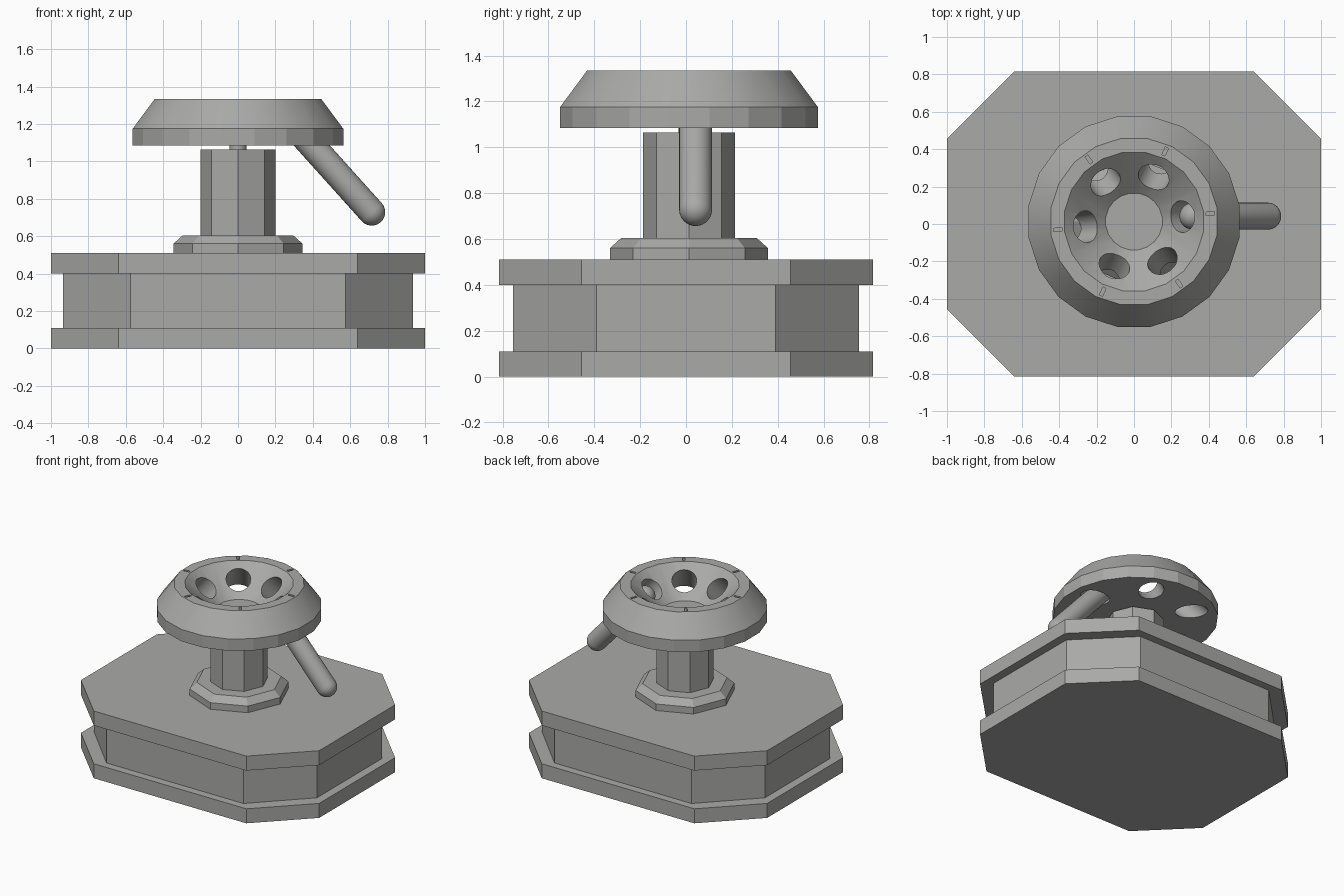
import bpy, bmesh, math
from mathutils import Vector, Matrix

cube = bpy.data.objects.get("Cube")
if cube:
    bpy.data.objects.remove(cube, do_unlink=True)

gray = bpy.data.materials.new("plain_gray")
gray.use_nodes = True
gray.diffuse_color = (0.4, 0.4, 0.39, 1)
gray.node_tree.nodes["Principled BSDF"].inputs["Base Color"].default_value = gray.diffuse_color

DIAL_CENTER = Vector((0, 0.013, 0))
HOLE_START = math.radians(6)
SLOPE = Vector((0.668, 0, -0.744))  # direction of the rod and the sockets


def finish(name, bm):
    bmesh.ops.recalc_face_normals(bm, faces=bm.faces)
    mesh = bpy.data.meshes.new(name)
    bm.to_mesh(mesh)
    bm.free()
    mesh.materials.append(gray)
    obj = bpy.data.objects.new(name, mesh)
    bpy.context.collection.objects.link(obj)
    return obj


def smooth(obj):
    bpy.ops.object.select_all(action='DESELECT')
    obj.select_set(True)
    bpy.context.view_layer.objects.active = obj
    bpy.ops.object.shade_smooth_by_angle(angle=math.radians(16))


def lathe(name, profile, sides, center=DIAL_CENTER, turn=0.0):
    """Stack rings of (radius, height) and cap both ends."""
    bm = bmesh.new()
    rings = []
    for r, z in profile:
        angles = [turn + math.tau * i / sides for i in range(sides)]
        rings.append([bm.verts.new(center + Vector((r * math.cos(a), r * math.sin(a), z)))
                      for a in angles])
    for low, high in zip(rings, rings[1:]):
        for i in range(sides):
            j = (i + 1) % sides
            bm.faces.new((low[i], low[j], high[j], high[i]))
    bm.faces.new(rings[0])
    bm.faces.new(rings[-1])
    return finish(name, bm)


def slab(name, half_x, half_y, flat_x, flat_y, z0, z1):
    """Rectangular slab with cut corners."""
    corner = [(half_x, flat_y), (flat_x, half_y)]
    outline = corner + [(-x, y) for x, y in reversed(corner)]
    outline += [(-x, -y) for x, y in outline]
    bm = bmesh.new()
    face = bm.faces.new([bm.verts.new((x, y, z0)) for x, y in outline])
    top = bmesh.ops.extrude_face_region(bm, geom=[face])
    verts = [v for v in top["geom"] if isinstance(v, bmesh.types.BMVert)]
    bmesh.ops.translate(bm, verts=verts, vec=(0, 0, z1 - z0))
    if not any(f.normal.z < 0 and all(v.co.z == z0 for v in f.verts) for f in bm.faces):
        bmesh.ops.contextual_create(bm, geom=[v for v in bm.verts if v.co.z < (z0 + z1) / 2])
    return finish(name, bm)


def aim(direction):
    return direction.to_track_quat('Z', 'Y').to_matrix().to_4x4()


# Base: two plates around a narrower block
slab("base_bottom_plate", 1, 0.815, 0.64, 0.455, 0, 0.11)
slab("base_block", 0.935, 0.755, 0.575, 0.39, 0.11, 0.4)
slab("base_top_plate", 1, 0.815, 0.64, 0.455, 0.4, 0.51)

# Pedestal
lathe("collar", [(0.345, 0.51), (0.345, 0.56), (0.295, 0.605)], 8)
lathe("column", [(0.2, 0.605), (0.2, 1.065)], 8)

# Dial with a conical bowl
dial = lathe("dial", [(0.57, 1.085), (0.57, 1.175), (0.45, 1.335), (0.375, 1.335), (0.153, 1.14)],
             20, turn=math.radians(9))

# Cutters: slanted sockets through the bowl and index notches on the rim
sockets = bmesh.new()
notches = bmesh.new()
for k in range(6):
    spin = Matrix.Rotation(HOLE_START + k * math.tau / 6, 4, 'Z')
    place = Matrix.Translation(DIAL_CENTER) @ spin
    bmesh.ops.create_cone(sockets, cap_ends=True, segments=32, radius1=0.085, radius2=0.085, depth=0.7,
                          matrix=place @ Matrix.Translation((0.265, 0, 1.235)) @ aim(SLOPE))
    bmesh.ops.create_cube(notches, size=1, matrix=place @ Matrix.Translation((0.41, 0, 1.335))
                          @ Matrix.Diagonal((0.045, 0.018, 0.04, 1)))
for name, bm in (("socket_cutter", sockets), ("notch_cutter", notches)):
    cutter = finish(name, bm)
    cutter.hide_render = True
    mod = dial.modifiers.new(name, 'BOOLEAN')
    mod.operation = 'DIFFERENCE'
    mod.solver = 'EXACT'
    mod.use_self = True
    mod.object = cutter
    bpy.context.view_layer.objects.active = dial
    bpy.ops.object.modifier_apply(modifier=name)
    bpy.data.objects.remove(cutter, do_unlink=True)
smooth(dial)

# Pivot pin
smooth(lathe("pivot_pin", [(0.045, 1.06), (0.045, 1.142)], 32))

# Rod with round ends, resting in one socket
top_end, low_end = Vector((0.315, 0.042, 1.174)), Vector((0.715, 0.042, 0.729))
bm = bmesh.new()
bmesh.ops.create_uvsphere(bm, u_segments=32, v_segments=16, radius=0.072)
length = (low_end - top_end).length
equator = [e for e in bm.edges if all(abs(v.co.z) < 1e-5 for v in e.verts)]
bmesh.ops.split_edges(bm, edges=equator)
upper = {v for f in bm.faces if f.calc_center_median().z > 0 for v in f.verts}
for v in upper:
    v.co.z += length
rims = [e for e in bm.edges if e.is_boundary]
bmesh.ops.bridge_loops(bm, edges=rims)
bm.transform(Matrix.Translation(top_end) @ aim(low_end - top_end))
smooth(finish("rod", bm))
